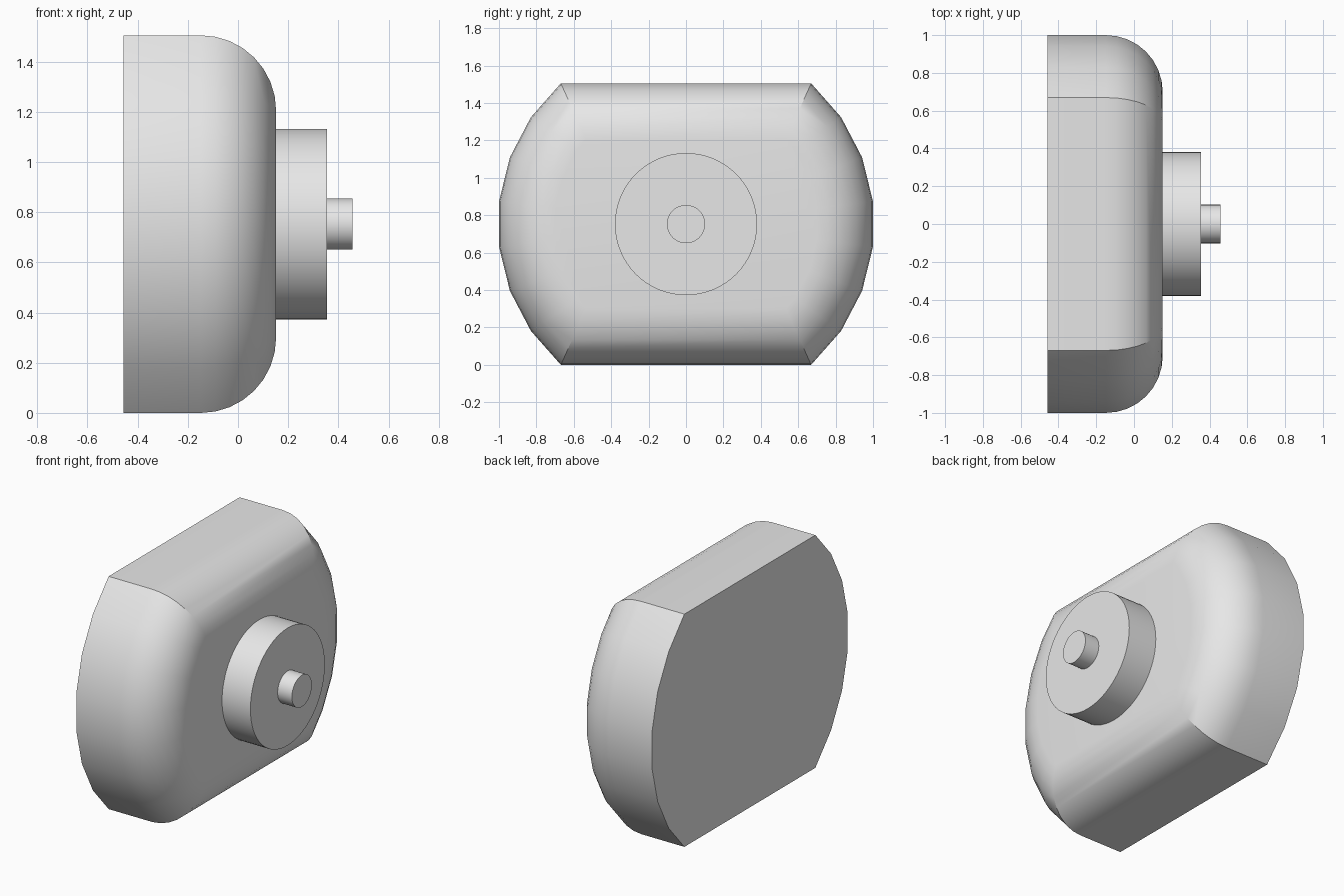
import bpy
import bmesh
from math import asin, sin, cos, pi, radians
from mathutils import Matrix

if "Cube" in bpy.data.objects:
    bpy.data.objects.remove(bpy.data.objects["Cube"], do_unlink=True)

HALF_H = 0.7525                # half height of the body
RADIUS = 1.007                 # radius of its rounded ends
BACK, FRONT = -0.457, 0.152    # body extent along x

# One plain grey material
grey = bpy.data.materials.new("light grey")
grey.use_nodes = True
colour = (0.8, 0.8, 0.8, 1)
grey.diffuse_color = colour
grey.node_tree.nodes["Principled BSDF"].inputs["Base Color"].default_value = colour


def add_object(name, bm, angle):
    bmesh.ops.recalc_face_normals(bm, faces=bm.faces)
    mesh = bpy.data.meshes.new(name)
    bm.to_mesh(mesh)
    bm.free()
    mesh.materials.append(grey)
    obj = bpy.data.objects.new(name, mesh)
    bpy.context.collection.objects.link(obj)
    bpy.ops.object.select_all(action="DESELECT")
    obj.select_set(True)
    bpy.context.view_layer.objects.active = obj
    bpy.ops.object.shade_smooth_by_angle(angle=radians(angle))
    return obj


def add_disc(name, radius, x0, x1):
    bm = bmesh.new()
    place = Matrix.Translation(((x0 + x1) / 2, 0, HALF_H)) @ Matrix.Rotation(pi / 2, 4, "Y")
    bmesh.ops.create_cone(bm, cap_ends=True, segments=64, radius1=radius,
                          radius2=radius, depth=x1 - x0, matrix=place)
    return add_object(name, bm, 30)


# Body: circle with flat top and bottom, extruded and rounded at the front
bm = bmesh.new()
limit = asin(HALF_H / RADIUS)
steps = 7
outline = []
for side in (0, pi):
    for i in range(steps + 1):
        a = side - limit + 2 * limit * i / steps
        outline.append(bm.verts.new((BACK, RADIUS * cos(a), HALF_H + RADIUS * sin(a))))
back_face = bm.faces.new(outline)
extruded = bmesh.ops.extrude_face_region(bm, geom=[back_face], use_keep_orig=True)
front_verts = [v for v in extruded["geom"] if isinstance(v, bmesh.types.BMVert)]
bmesh.ops.translate(bm, verts=front_verts, vec=(FRONT - BACK, 0, 0))
rim = [e for e in bm.edges if all(v.co.x > 0 for v in e.verts)]
bmesh.ops.bevel(bm, geom=rim, offset=0.3, offset_type="OFFSET", segments=8,
                profile=0.5, affect="EDGES", clamp_overlap=False)
add_object("body", bm, 30)

# Round boss and its small centre pin
add_disc("boss", 0.38, FRONT - 0.02, 0.355)
add_disc("centre_pin", 0.102, 0.345, 0.457)
